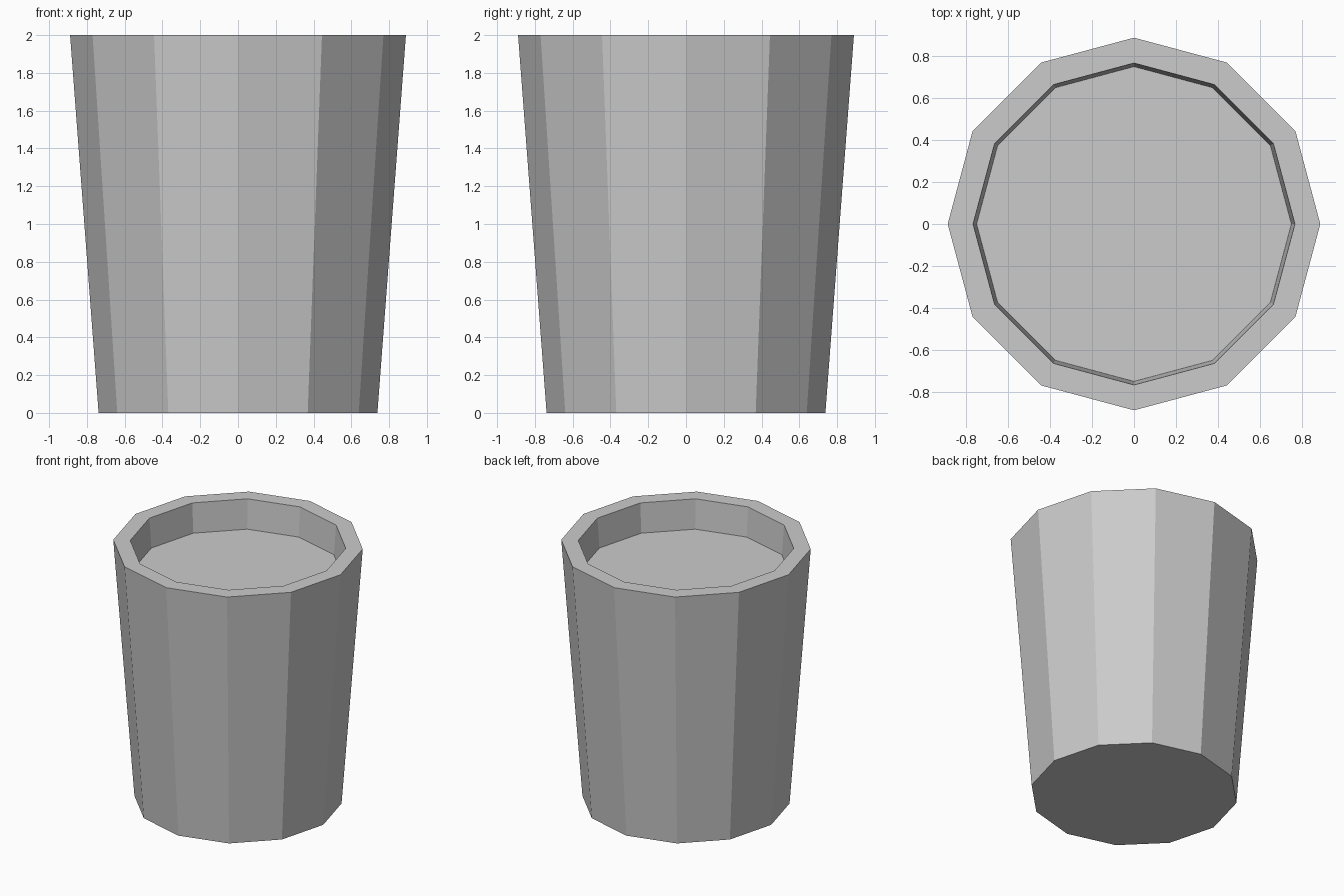
import bpy
import bmesh
from math import cos, sin, tau

SIDES = 12

if "Cube" in bpy.data.objects:
    bpy.data.objects.remove(bpy.data.objects["Cube"], do_unlink=True)

# Single flat grey
grey = bpy.data.materials.new("light_grey")
grey.use_nodes = True
colour = (0.6, 0.6, 0.6, 1)
grey.diffuse_color = colour
grey.node_tree.nodes["Principled BSDF"].inputs["Base Color"].default_value = colour


def lathe(name, profile):
    """Faceted solid from (radius, height) rings, capped at both ends."""
    bm = bmesh.new()
    rings = [[bm.verts.new((r * cos(tau * i / SIDES), r * sin(tau * i / SIDES), z))
              for i in range(SIDES)] for r, z in profile]
    for low, high in zip(rings, rings[1:]):
        for i in range(SIDES):
            j = (i + 1) % SIDES
            bm.faces.new((low[i], low[j], high[j], high[i]))
    bm.faces.new(rings[0][::-1])
    bm.faces.new(rings[-1])
    mesh = bpy.data.meshes.new(name)
    bm.to_mesh(mesh)
    bm.free()
    mesh.materials.append(grey)
    obj = bpy.data.objects.new(name, mesh)
    bpy.context.collection.objects.link(obj)
    return obj


# Tapered cup: base, outer wall, flat rim, shallow recess with a level floor
lathe("cup", [(0.738, 0), (0.889, 2), (0.768, 2), (0.751, 1.77)])
